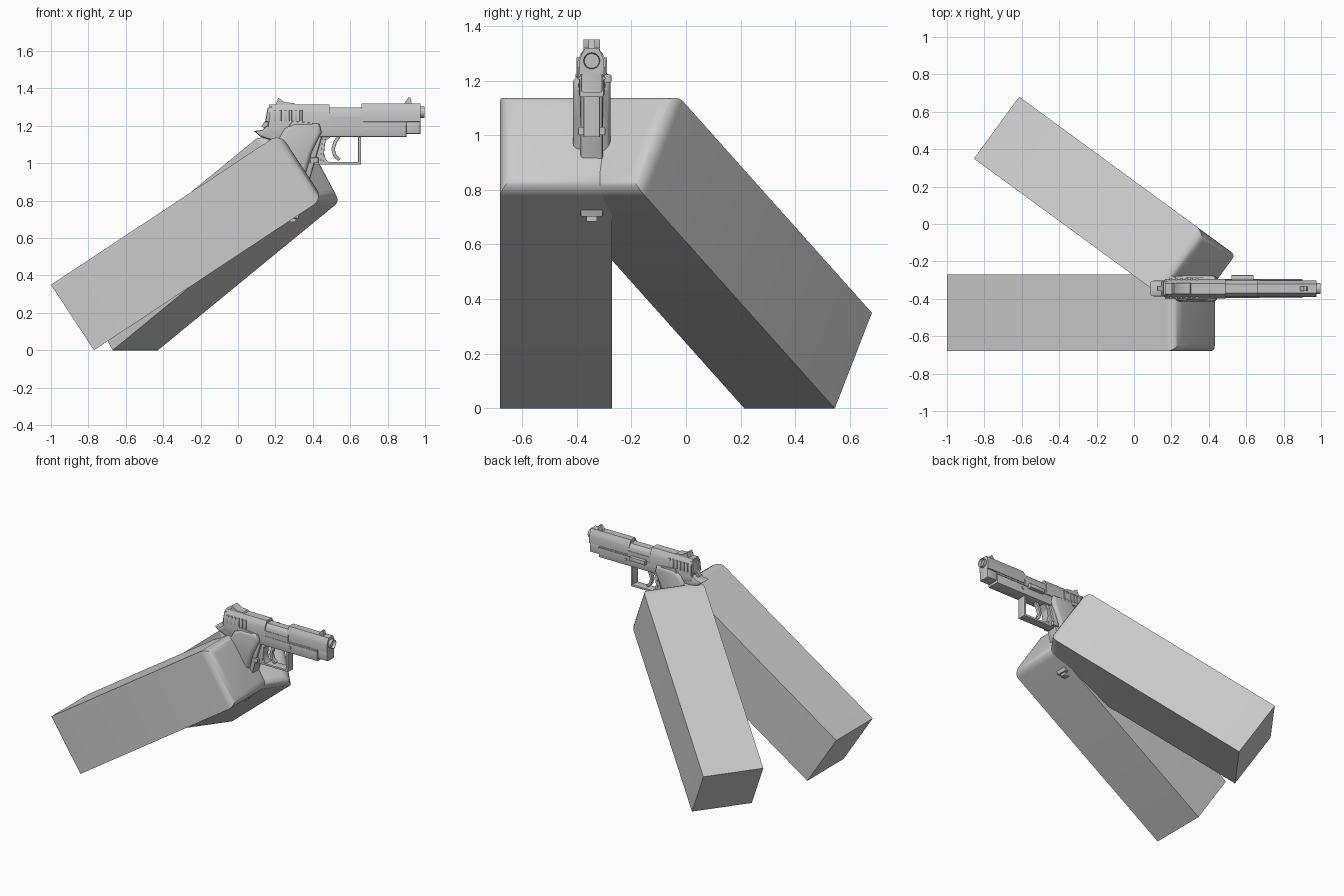
import bpy, bmesh, math
from mathutils import Matrix, Vector

if "Cube" in bpy.data.objects:
    bpy.data.objects.remove(bpy.data.objects["Cube"])

def material(name, v):
    m = bpy.data.materials.new(name)
    m.diffuse_color = (v, v, v, 1)
    m.use_nodes = True
    m.node_tree.nodes["Principled BSDF"].inputs["Base Color"].default_value = m.diffuse_color
    return m

ARM = material("light_gray", 0.6)
GUN = material("gun_gray", 0.55)
YC = -0.345          # centre plane of the pistol

def finish(bm, name, mat, matrix=None):
    bmesh.ops.recalc_face_normals(bm, faces=bm.faces[:])
    if matrix:
        bm.transform(matrix)
    me = bpy.data.meshes.new(name)
    bm.to_mesh(me)
    bm.free()
    me.materials.append(mat)
    ob = bpy.data.objects.new(name, me)
    bpy.context.collection.objects.link(ob)
    bpy.ops.object.select_all(action='DESELECT')
    ob.select_set(True)
    bpy.context.view_layer.objects.active = ob
    bpy.ops.object.shade_smooth_by_angle(angle=math.radians(35))
    return ob

def extruded(pts, vec):
    bm = bmesh.new()
    f = bm.faces.new([bm.verts.new(p) for p in pts])
    r = bmesh.ops.extrude_face_region(bm, geom=[f])
    bmesh.ops.translate(bm, vec=vec, verts=[v for v in r["geom"] if isinstance(v, bmesh.types.BMVert)])
    bmesh.ops.recalc_face_normals(bm, faces=bm.faces[:])
    return bm

def side(name, pts, half, bevel=0, yc=YC, segs=2):
    """Side profile (x, z) extruded across y; the two outline rims can be bevelled."""
    bm = extruded([(x, yc - half, z) for x, z in pts], (0, 2 * half, 0))
    if bevel:
        rim = [e for e in bm.edges if abs(e.verts[0].co.y - e.verts[1].co.y) < 1e-5]
        bmesh.ops.bevel(bm, geom=rim, offset=bevel, segments=segs, profile=0.5, affect='EDGES')
    return finish(bm, name, GUN)

def section(name, half, x0, x1):
    """Symmetric cross-section (half width, z), listed bottom to top, extruded along x."""
    pts = [(x0, YC + w, z) for w, z in half] + [(x0, YC - w, z) for w, z in reversed(half)]
    return finish(extruded(pts, (x1 - x0, 0, 0)), name, GUN)

def box(name, x0, x1, z0, z1, half, yc=YC, bevel=0):
    return side(name, [(x0, z0), (x1, z0), (x1, z1), (x0, z1)], half, bevel, yc)

def strip(path, t):
    """Outline of a band of thickness t along an open path."""
    p = [Vector(q) for q in path]
    a, b = [], []
    for i, q in enumerate(p):
        d0 = (q - p[max(i - 1, 0)]) if i else p[1] - q
        d1 = (p[i + 1] - q) if i < len(p) - 1 else d0
        n0, n1 = (Vector((-d.y, d.x)).normalized() for d in (d0, d1))
        n = (n0 + n1) / (1 + n0.dot(n1)) * t / 2
        a.append(tuple(q + n))
        b.append(tuple(q - n))
    return a + b[::-1]

# Arms: long boxes with a rounded hand end
def arm(name, matrix):
    quad = [(-1, 0.35), (-0.77, 0), (0.455, 0.81), (0.225, 1.16)]
    bm = extruded([(x, -0.205, z) for x, z in quad], (0, 0.41, 0))
    cap = max(bm.faces, key=lambda f: f.normal.dot(Vector((0.834, 0, 0.551))))
    bmesh.ops.bevel(bm, geom=cap.edges[:], offset=0.06, segments=6, profile=0.5, affect='EDGES')
    finish(bm, name, ARM, matrix)

arm("right_arm", Matrix.Translation((0, -0.475, 0)))
arm("left_arm", Matrix.Translation((-0.735, 0.515, 0))
    @ Matrix.Rotation(math.radians(-36.2), 4, 'Z') @ Matrix.Translation((1, 0, 0)))

# Slide: rear, cut-down port section, front
section("slide_rear", [(0.052, 1.205), (0.052, 1.27), (0.044, 1.29), (0.028, 1.315)], 0.165, 0.49)
section("slide_port", [(0.045, 1.205), (0.045, 1.265), (0.036, 1.285), (0.024, 1.297)], 0.48, 0.67)
section("slide_front", [(0.044, 1.222), (0.044, 1.275), (0.037, 1.295), (0.024, 1.32)], 0.66, 0.976)
side("slide_end", [(0.145, 1.22), (0.18, 1.22), (0.18, 1.305), (0.158, 1.295)], 0.043, 0.01)
box("port_side", 0.48, 0.67, 1.205, 1.25, 0.048)

# Rear grip ridges on both sides of the slide
for i in range(6):
    x = 0.19 + i * 0.028
    box("slide_ridge", x, x + 0.014, 1.225, 1.285, 0.056, bevel=0.003)

# Muzzle with a sunken bore
bm = bmesh.new()
bmesh.ops.create_cone(bm, cap_ends=True, segments=24, radius1=0.03, radius2=0.03, depth=0.1)
end = max(bm.faces, key=lambda f: f.calc_center_median().z)
bmesh.ops.inset_region(bm, faces=[end], thickness=0.009)
bmesh.ops.translate(bm, verts=end.verts[:], vec=(0, 0, -0.06))
finish(bm, "muzzle", GUN, Matrix.Translation((0.948, YC, 1.272)) @ Matrix.Rotation(math.pi / 2, 4, 'Y'))

# Sights
side("rear_sight", [(0.20, 1.31), (0.31, 1.31), (0.30, 1.322), (0.25, 1.325), (0.215, 1.35), (0.21, 1.335)], 0.03)
side("front_sight", [(0.885, 1.315), (0.93, 1.315), (0.922, 1.35), (0.91, 1.35)], 0.012)

# Frame under the slide
side("frame", [(0.16, 1.17), (0.22, 1.14), (0.90, 1.14), (0.90, 1.222), (0.16, 1.222)], 0.046, 0.008)
box("dust_cover_front", 0.895, 0.976, 1.157, 1.222, 0.04, bevel=0.008)
box("frame_rail", 0.44, 0.90, 1.203, 1.213, 0.05)

# Tang and hammer behind the slide
side("tang", [(0.085, 1.172), (0.13, 1.178), (0.17, 1.215), (0.25, 1.20), (0.27, 1.10),
              (0.19, 1.12), (0.12, 1.142)], 0.043, 0.012)
side("hammer", [(0.125, 1.195), (0.15, 1.185), (0.18, 1.215), (0.165, 1.25), (0.14, 1.22)], 0.014)

# Grip and side panels
side("grip", [(0.20, 1.16), (0.455, 1.16), (0.42, 1.04), (0.335, 0.74), (0.13, 0.77)], 0.042, 0.012)
side("grip_panels", [(0.25, 1.185), (0.30, 1.213), (0.435, 1.213), (0.447, 1.165), (0.395, 1.06),
                     (0.335, 0.85), (0.14, 0.85), (0.2, 1.10)], 0.069, 0.022, segs=3)
side("magazine_base", [(0.12, 0.745), (0.335, 0.745), (0.322, 0.703), (0.11, 0.725)], 0.041, 0.006)
box("base_catch", 0.275, 0.31, 0.685, 0.73, 0.02)
box("front_strap_foot", 0.34, 0.385, 0.885, 0.915, 0.027)

# Trigger guard and trigger
side("trigger_guard", strip([(0.462, 1.15), (0.452, 1.05), (0.448, 1.0), (0.65, 1.0), (0.65, 1.15)], 0.015), 0.03, 0.003)
side("guard_corner", [(0.445, 1.145), (0.50, 1.145), (0.47, 1.12), (0.455, 1.07), (0.47, 1.02),
                      (0.50, 0.993), (0.39, 0.993), (0.41, 1.03)], 0.028)
side("trigger", strip([(0.545, 1.15), (0.52, 1.115), (0.508, 1.075), (0.518, 1.04), (0.542, 1.018)], 0.018), 0.014, 0.003)

# Controls: release button, slide stop, pin
box("release_button", 0.385, 0.43, 1.0, 1.03, 0.05, bevel=0.006)
box("slide_stop", 0.52, 0.64, 1.192, 1.222, 0.016, yc=YC + 0.056, bevel=0.005)
box("frame_pin", 0.675, 0.693, 1.172, 1.192, 0.05, bevel=0.004)
side("safety_lever", [(0.27, 1.195), (0.40, 1.195), (0.40, 1.215), (0.29, 1.225)], 0.06, 0.004)
